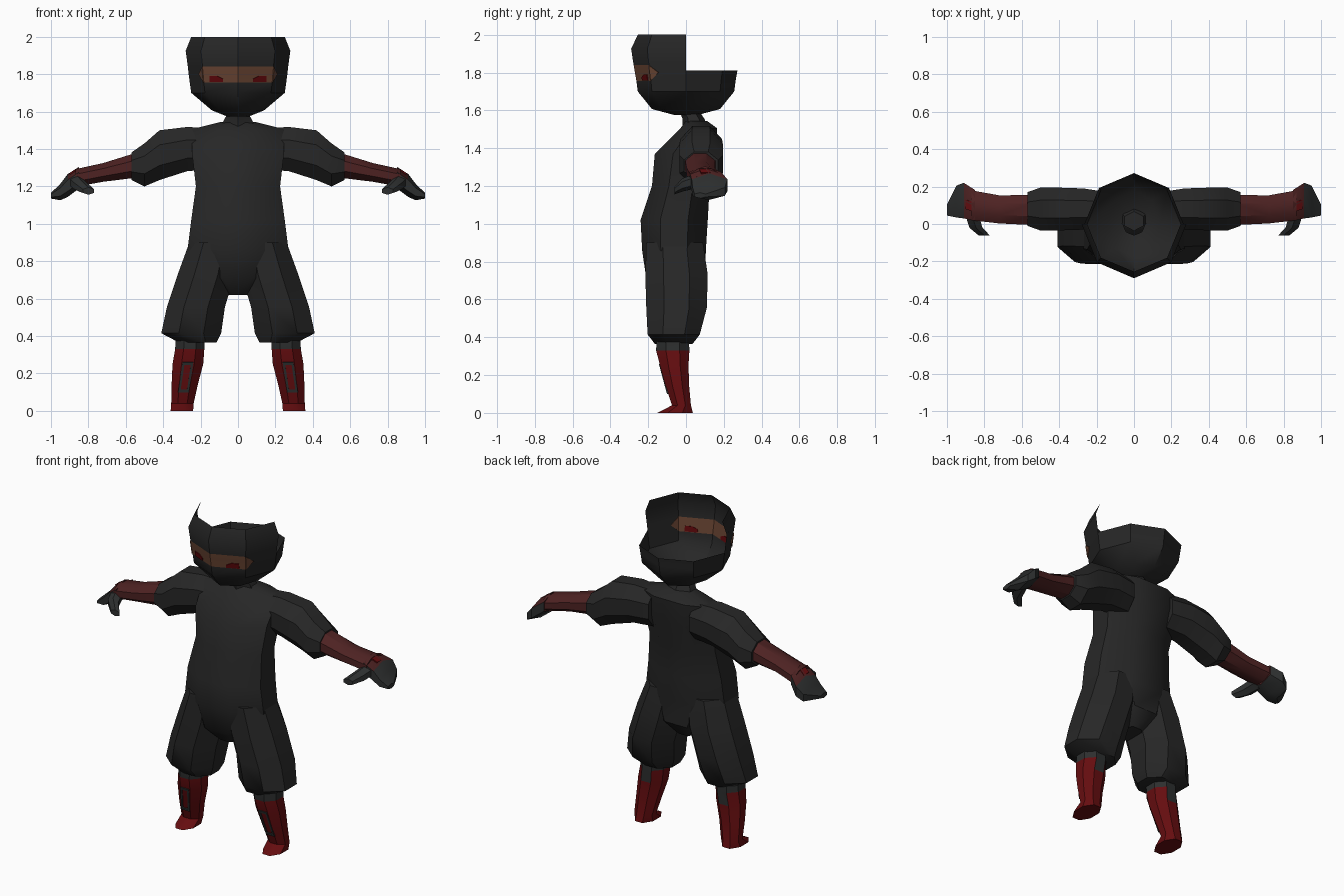
import bpy, bmesh, math
from mathutils import Vector

if "Cube" in bpy.data.objects:
    bpy.data.objects.remove(bpy.data.objects["Cube"])

X, Y, Z = Vector((1, 0, 0)), Vector((0, 1, 0)), Vector((0, 0, 1))


def material(name, rgb):
    m = bpy.data.materials.new(name)
    m.diffuse_color = (*rgb, 1)
    m.use_nodes = True
    m.node_tree.nodes["Principled BSDF"].inputs["Base Color"].default_value = m.diffuse_color
    return m


CLOTH = material("black cloth", (0.020, 0.020, 0.020))
GREY = material("dark grey wrap", (0.026, 0.028, 0.028))
RED = material("deep red", (0.13, 0.004, 0.005))
MAROON = material("maroon wrap", (0.075, 0.016, 0.016))
SKIN = material("skin", (0.14, 0.058, 0.032))
EYE = material("eye red", (0.11, 0.002, 0.003))


def finish(name, bm, mats, rule=None):
    bmesh.ops.recalc_face_normals(bm, faces=bm.faces)
    if rule:
        for f in bm.faces:
            f.material_index = rule(f.calc_center_median())
    me = bpy.data.meshes.new(name)
    bm.to_mesh(me)
    bm.free()
    for m in mats:
        me.materials.append(m)
    ob = bpy.data.objects.new(name, me)
    bpy.context.collection.objects.link(ob)
    bpy.ops.object.select_all(action='DESELECT')
    ob.select_set(True)
    bpy.context.view_layer.objects.active = ob
    bpy.ops.object.shade_smooth_by_angle(angle=math.radians(35))
    return ob


def loft(name, rings, u, v, mats, n=8, flat=True, caps=True, rule=None, keep=None):
    """Skin n-sided rings (centre, half width along u, half width along v)."""
    bm = bmesh.new()
    off, k = (math.pi / n, 1 / math.cos(math.pi / n)) if flat else (0, 1)
    loops = []
    for c, a, b in rings:
        ts = [off + 2 * math.pi * i / n for i in range(n)]
        loops.append([bm.verts.new(Vector(c) + u * a * k * math.cos(t) + v * b * k * math.sin(t))
                      for t in ts])
    for lo, hi in zip(loops, loops[1:]):
        for i in range(n):
            j = (i + 1) % n
            bm.faces.new((lo[i], lo[j], hi[j], hi[i]))
    if caps:
        bm.faces.new(loops[0])
        bm.faces.new(loops[-1])
    if keep:
        bad = [f for f in bm.faces if not keep(f.calc_center_median())]
        bmesh.ops.delete(bm, geom=bad, context='FACES')
    return finish(name, bm, mats, rule)


def plate(name, pts, mat, t=0.004):
    """Thin plate straddling a surface, so it shows on both sides."""
    pts = [Vector(p) for p in pts]
    nrm = (pts[1] - pts[0]).cross(pts[2] - pts[0]).normalized() * t
    bm = bmesh.new()
    a = [bm.verts.new(p + nrm) for p in pts]
    b = [bm.verts.new(p - nrm) for p in pts]
    bm.faces.new(a)
    bm.faces.new(b[::-1])
    for i in range(len(pts)):
        j = (i + 1) % len(pts)
        bm.faces.new((a[i], b[i], b[j], a[j]))
    return finish(name, bm, [mat])


# Torso: (z, front y, back y, half width)
torso = [(0.62, -0.13, 0.03, 0.07), (0.71, -0.21, 0.10, 0.19), (0.86, -0.232, 0.105, 0.27),
         (1.02, -0.24, 0.115, 0.25), (1.20, -0.18, 0.125, 0.225), (1.37, -0.165, 0.165, 0.245),
         (1.505, -0.03, 0.165, 0.25), (1.545, 0.0, 0.11, 0.09)]
loft("torso", [((0, (f + b) / 2, z), w, (b - f) / 2) for z, f, b, w in torso], X, Y, [CLOTH])

# Neck
loft("neck", [((0, 0.05, 1.50), 0.10, 0.06), ((0, 0.04, 1.555), 0.075, 0.05),
              ((0, 0.015, 1.60), 0.05, 0.045)], X, Y, [CLOTH], n=6)

# Hood: open shell, back half cut lower than the front
hood = [(1.575, 0.06, 0.06), (1.607, 0.14, 0.18), (1.70, 0.25, 0.255), (1.755, 0.258, 0.262),
        (1.81, 0.265, 0.272), (1.84, 0.268, 0.277), (1.925, 0.28, 0.29), (2.0, 0.25, 0.255)]
loft("hood", [((0, 0, z), a, b) for z, a, b in hood], X, Y, [CLOTH, SKIN], flat=False, caps=False,
     keep=lambda c: c.y < 0 or c.z < 1.81,
     rule=lambda c: int(1.755 < c.z < 1.84 and c.y < -0.18))


def hood_point(x, z):
    """Point on the front faces of the hood."""
    rx, ry = 0.258 + (z - 1.755) * 0.12, 0.262 + (z - 1.755) * 0.18
    return (x, -ry + abs(x) * 0.414 * ry / rx, z)


for s, side in ((1, "left"), (-1, "right")):
    # Eye and the pointed end of the eye opening
    plate("eye_" + side, [hood_point(s * x, z) for x, z in
                          ((0.08, 1.758), (0.15, 1.758), (0.15, 1.79), (0.11, 1.79), (0.08, 1.775))], EYE)
    plate("eye_opening_end_" + side, [(s * 0.183, -0.186, 1.757), (s * 0.208, -0.145, 1.80),
                                      (s * 0.19, -0.195, 1.839)], SKIN)

    # Sleeve: (x, z centre, half depth, half height)
    sleeve = [(0.14, 1.40, 0.09, 0.11), (0.27, 1.40, 0.11, 0.118), (0.42, 1.367, 0.115, 0.133),
              (0.50, 1.315, 0.115, 0.115), (0.57, 1.308, 0.09, 0.073)]
    loft("sleeve_" + side, [((s * x, 0.08, z), d, h) for x, z, d, h in sleeve], Y, Z, [CLOTH])

    # Forearm wrap
    fore = [(0.55, 0.075, 1.312, 0.08, 0.066), (0.72, 0.078, 1.275, 0.075, 0.05),
            (0.87, 0.10, 1.245, 0.08, 0.047)]
    loft("forearm_" + side, [((s * x, y, z), d, h) for x, y, z, d, h in fore], Y, Z, [MAROON])

    # Hand with bent fingers, red patch on its back
    hand = [(0.85, 0.10, 1.247, 0.082, 0.05), (0.91, 0.125, 1.205, 0.095, 0.053),
            (0.95, 0.12, 1.17, 0.085, 0.038), (1.0, 0.075, 1.15, 0.03, 0.013)]
    loft("hand_" + side, [((s * x, y, z), d, h) for x, y, z, d, h in hand], Y, Z, [GREY, MAROON],
         n=6, rule=lambda c: int(abs(c.x) < 0.9 and c.z > 1.24))
    plate("hand_patch_" + side, [(s * 0.868, 0.07, 1.287), (s * 0.9, 0.08, 1.267),
                                 (s * 0.9, 0.13, 1.267), (s * 0.868, 0.12, 1.287)], RED)

    # Thumb
    thumb = [(0.87, 0.06, 1.23, 0.035, 0.035), (0.845, -0.02, 1.205, 0.035, 0.03),
             (0.80, -0.062, 1.175, 0.03, 0.017)]
    loft("thumb_" + side, [((s * x, y, z), w, h) for x, y, z, w, h in thumb], X, Z, [GREY], n=6)

    # Baggy trouser leg: (z, x centre, y centre, half width, half depth)
    leg = [(0.90, 0.13, -0.06, 0.13, 0.15), (0.73, 0.17, -0.05, 0.152, 0.165),
           (0.555, 0.225, -0.05, 0.155, 0.16), (0.415, 0.25, -0.065, 0.16, 0.138),
           (0.365, 0.215, -0.065, 0.10, 0.10)]
    loft("trouser_leg_" + side, [((s * x, y, z), w, d) for z, x, y, w, d in leg], X, Y, [CLOTH])

    # Shin and foot: red below, with the red dipping at the back
    shin = [(0.40, 0.255, -0.07, 0.078, 0.085), (0.33, 0.258, -0.07, 0.078, 0.088),
            (0.25, 0.268, -0.062, 0.082, 0.075), (0.14, 0.285, -0.045, 0.07, 0.062),
            (0.04, 0.297, -0.024, 0.06, 0.05), (0.0, 0.30, -0.058, 0.06, 0.094)]
    loft("shin_and_foot_" + side, [((s * x, y, z), w, d) for z, x, y, w, d in shin], X, Y,
         [GREY, RED], rule=lambda c: int(c.z < 0.33 - 0.9 * max(0, c.y + 0.05)))

    # Grey straps on the shin front
    def shin_point(dx, z):
        return (s * (0.268 + (0.25 - z) * 0.15 + dx), -0.137 + (0.25 - z) * 0.27, z)

    for i, (x0, x1, z0, z1) in enumerate(((-0.028, -0.016, 0.10, 0.26), (0.018, 0.03, 0.10, 0.26),
                                          (-0.016, 0.018, 0.10, 0.115), (-0.016, 0.018, 0.245, 0.26))):
        plate("shin_strap_%s_%d" % (side, i), [shin_point(x0, z0), shin_point(x1, z0),
                                               shin_point(x1, z1), shin_point(x0, z1)], GREY)
